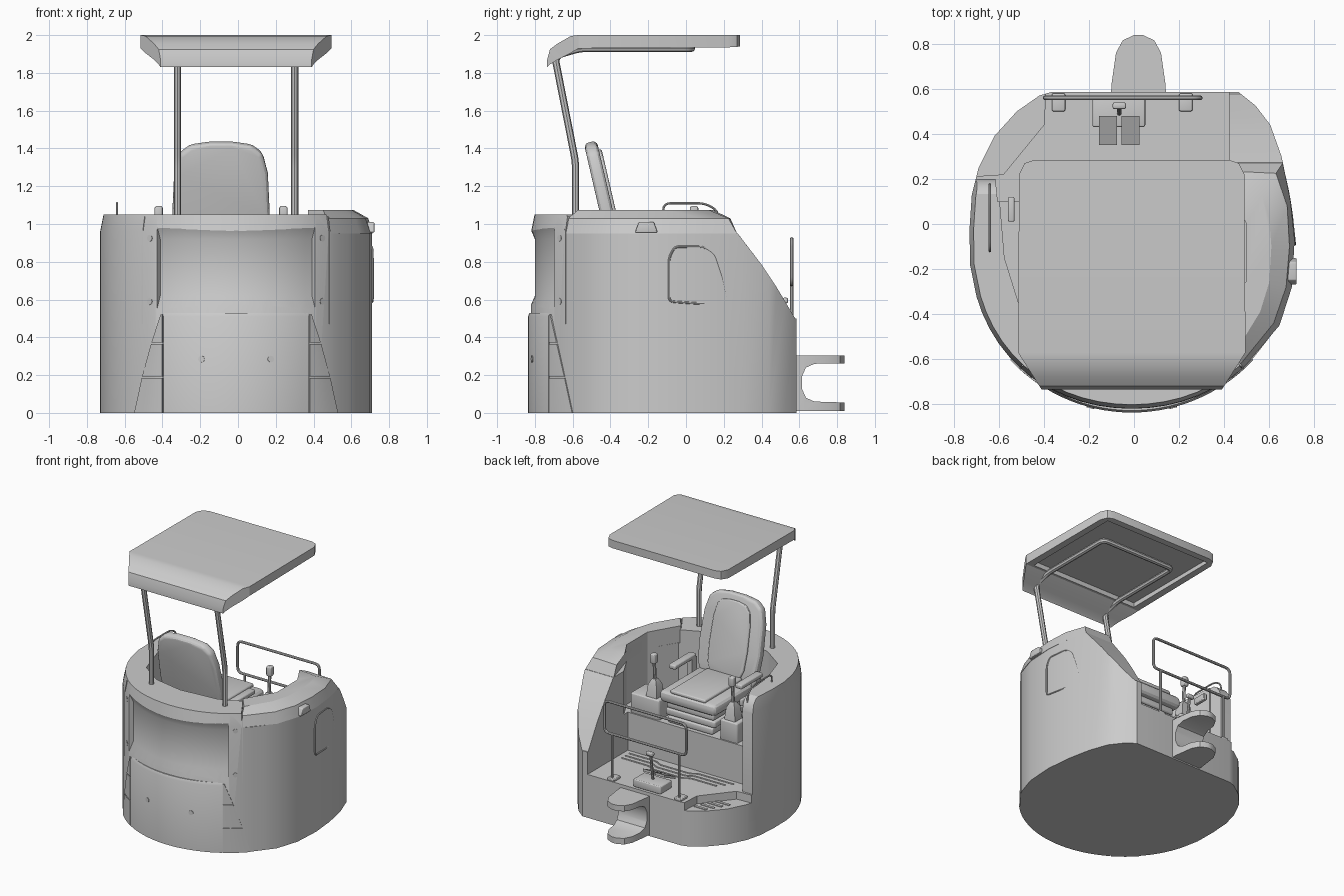
import bpy, bmesh
from math import sin, cos, asin, radians
from mathutils import Vector

cube = bpy.data.objects.get("Cube")
if cube:
    bpy.data.objects.remove(cube, do_unlink=True)

GREY = bpy.data.materials.new("plain_grey")
GREY.use_nodes = True
GREY.diffuse_color = (0.6, 0.6, 0.6, 1)
for node in GREY.node_tree.nodes:
    if node.type == 'BSDF_PRINCIPLED':
        node.inputs["Base Color"].default_value = (0.6, 0.6, 0.6, 1)


def link(name, mesh):
    mesh.materials.clear()
    mesh.materials.append(GREY)
    mesh.shade_smooth()
    mesh.set_sharp_from_angle(angle=radians(28))
    o = bpy.data.objects.new(name, mesh)
    bpy.context.scene.collection.objects.link(o)
    return o


def bake(o):
    """Replace an object by its evaluated mesh."""
    bpy.context.view_layer.update()
    dg = bpy.context.evaluated_depsgraph_get()
    mesh = bpy.data.meshes.new_from_object(o.evaluated_get(dg))
    name = o.name
    bpy.data.objects.remove(o, do_unlink=True)
    return link(name, mesh)


def bevelled(o, width):
    if not width:
        return o
    m = o.modifiers.new("bevel", 'BEVEL')
    m.width, m.segments = width, 3
    return bake(o)


def boolean(o, cutter, op='DIFFERENCE'):
    m = o.modifiers.new("cut", 'BOOLEAN')
    m.object, m.operation, m.solver = cutter, op, 'EXACT'
    o = bake(o)
    bpy.data.objects.remove(cutter, do_unlink=True)
    return o


def loft(name, rings, bevel=0):
    bm = bmesh.new()
    rows = [[bm.verts.new(p) for p in ring] for ring in rings]
    n = len(rows[0])
    for a, b in zip(rows, rows[1:]):
        for i in range(n):
            j = (i + 1) % n
            bm.faces.new((a[i], a[j], b[j], b[i]))
    bm.faces.new(rows[0][::-1])
    bm.faces.new(rows[-1])
    bmesh.ops.recalc_face_normals(bm, faces=bm.faces)
    mesh = bpy.data.meshes.new(name)
    bm.to_mesh(mesh)
    bm.free()
    return bevelled(link(name, mesh), bevel)


def prism(name, pts, lo, hi, axis='z', bevel=0):
    place = {'x': lambda a, b, t: (t, a, b), 'y': lambda a, b, t: (a, t, b),
             'z': lambda a, b, t: (a, b, t)}[axis]
    return loft(name, [[place(a, b, t) for a, b in pts] for t in (lo, hi)], bevel)


def box(name, x0, x1, y0, y1, z0, z1, bevel=0):
    return prism(name, [(x0, y0), (x1, y0), (x1, y1), (x0, y1)], z0, z1, 'z', bevel)


def fillet(pts, r, cyclic):
    pts, out = [Vector(p) for p in pts], []
    for i, p in enumerate(pts):
        if not cyclic and i in (0, len(pts) - 1):
            out.append(p)
            continue
        a, b = pts[i - 1] - p, pts[(i + 1) % len(pts)] - p
        a, b = (v.normalized() * min(r, v.length * 0.45) for v in (a, b))
        out += [p + a * (1 - t) ** 2 + b * t * t for t in (0, .25, .5, .75, 1)]
    return out


def tube(name, pts, radius, bend=0.05, cyclic=False):
    cu = bpy.data.curves.new(name, 'CURVE')
    cu.dimensions, cu.bevel_depth, cu.bevel_resolution = '3D', radius, 2
    cu.use_fill_caps = True
    path = fillet(pts, bend, cyclic)
    sp = cu.splines.new('POLY')
    sp.points.add(len(path) - 1)
    for q, p in zip(sp.points, path):
        q.co = (*p, 1)
    sp.use_cyclic_u = cyclic
    o = bpy.data.objects.new(name, cu)
    bpy.context.scene.collection.objects.link(o)
    return bake(o)


CX, CY = -0.01, -0.1   # centre of the round front


def sector(name, profile, start, end, steps=20):
    """Sweep an (r, z) profile round the front; start and end give the angle at z."""
    rings = []
    for i in range(steps + 1):
        angles = [start(z) + (end(z) - start(z)) * i / steps for r, z in profile]
        rings.append([(CX + r * sin(a), CY - r * cos(a), z)
                      for (r, z), a in zip(profile, angles)])
    return loft(name, rings)


def fixed(deg):
    return lambda z: radians(deg)


# Main body shell
plan = [(.41, .585), (.465, .585), (.54, .525), (.605, .44), (.655, .3), (.692, .12),
        (.71, -.07), (.698, -.28), (.643, -.45)]
for deg in range(54, -73, -6):
    a = radians(deg)
    r = .72 + .012 * sin(2 * a) ** 2
    plan.append((CX + r * sin(a), CY - r * cos(a)))
plan += [(-.728, -.18), (-.73, -.02), (-.72, .13), (-.69, .25), (-.62, .39),
         (-.52, .5), (-.42, .57), (-.37, .585)]
body = loft("body", [[(CX + (x - CX) * s, CY + (y - CY) * s, z) for x, y in plan]
                     for s, z in ((1, 0), (1, .96), (.975, 1.05))])

# Cab well, foot well, side step, hood seat, sloped tail and rounded wall end
well = [(.42, .15), (.5, 0), (.5, -.25), (.38, -.45), (.2, -.53), (-.1, -.555),
        (-.33, -.51), (-.5, -.39), (-.575, -.15), (-.6, .15)]
foot = [(.421, .1), (.421, .8), (-.9, .8), (-.9, .2), (-.615, .2), (-.605, .1)]
step = [(-.9, .199), (-.58, .22), (-.4, .44), (-.38, .8), (-.9, .8)]
hood_gap = [(.38, .8), (.9, .8), (.9, -.9), (.64, -.9), (.37, -.47)]
tail = [(.27, .955), (.4, .785), (.48, .665), (.578, .5), (.9, .49), (.9, 1.3), (.27, 1.3)]
wall_end = [(.115, 1.06), (.155, 1.038), (.185, 1), (.205, .93), (.3, .93), (.3, 1.3), (.115, 1.3)]
body = boolean(body, prism("well_cut", well, .62, 1.3))
body = boolean(body, prism("foot_cut", foot, .33, 1.31))
body = boolean(body, prism("step_cut", step, .27, 1.32))
body = boolean(body, prism("hood_cut", hood_gap, .95, 1.33))
body = boolean(body, prism("tail_cut", tail, .3, .9, 'x'))
body = boolean(body, prism("wall_end_cut", wall_end, -.9, -.5, 'x'))
recess = [(.9, .54), (.73, .55), (.7, .62), (.7, .92), (.73, .99), (.9, 1.0)]
body = boolean(body, sector("recess_cut", recess, fixed(-35), fixed(35)))

# Side hood over the tank
inner = [(.37, -.47), (.5, -.25), (.5, 0)]
hood = [[(.42, .27), (.66, .27), (.695, .1), (.713, -.07), (.701, -.28), (.646, -.45), (.48, -.645)],
        [(.42, .235), (.63, .225), (.68, .08), (.69, -.1), (.675, -.28), (.62, -.44), (.47, -.625)],
        [(.42, .14), (.57, .12), (.6, .03), (.61, -.1), (.6, -.26), (.56, -.39), (.45, -.57)]]
loft("side_hood", [[(x, y, z) for x, y in ring + inner]
                   for ring, z in zip(hood, (.95, 1.03, 1.075))])
prism("hood_latch", [(-.27, .955), (-.15, .955), (-.17, 1.01), (-.25, 1.01)], .66, .722, 'x', .006)

# Front door, its side wings and the seams
half = asin(.385 / .737)
sector("front_door", [(.68, 0), (.737, 0), (.737, .51), (.728, .53), (.68, .53)],
       lambda z: -half, lambda z: half)
for side in (-1, 1):
    for z0, z1 in ((0, .185), (.192, .365), (.372, .52)):
        sector("front_wing", [(.68, z0), (.738, z0), (.738, z1), (.68, z1)],
               lambda z: side * (half + .01),
               lambda z: side * radians(47 - 22 * z - 10 * z * z), 4)
    sector("front_seam", [(.7, .47), (.734, .47), (.734, .96), (.72, 1.04), (.7, 1.04)],
           fixed(42.3 * side), fixed(42.9 * side), 1)

# Round bolts on the front
for x, z, r in [(s * .455 + CX, z, .727) for s in (-1, 1) for z in (.59, .925)] + \
               [(s * .183 + CX, .285, .735) for s in (-1, 1)]:
    a = asin((x - CX) / r)
    d = Vector((sin(a), -cos(a), 0))
    c = Vector((CX, CY, z)) + d * r
    tube("front_bolt", [c - d * .03, c + d * .006], .018)

# Side panel seam that follows the curved wall
panel = [(-.09, .59), (-.09, .82), (-.06, .88), (.09, .88), (.15, .84), (.19, .72), (.22, .58), (.05, .58)]
tube("side_panel_seam", [(.704 - .1 * y - .35 * max(y, 0) * y, y, z) for y, z in panel],
     .006, .025, True)

# Canopy: cross-sections from rear to visor
sections = [(.285, .43, 1.94, 2), (.27, .475, 1.938, 2), (.22, .5, 1.935, 2),
            (-.57, .505, 1.93, 2), (-.61, .48, 1.905, 1.995), (-.68, .435, 1.87, 1.955),
            (-.72, .41, 1.845, 1.925), (-.735, .4, 1.83, 1.87)]
canopy = loft("canopy", [[(CX - w, y, lo), (CX + w, y, lo), (CX + w, y, hi), (CX - w, y, hi)]
                         for y, w, lo, hi in sections])
boolean(canopy, box("canopy_cut", -.46, .44, -.55, .24, 1.8, 1.965))

# Canopy frame: two posts joined by a loop under the roof
left = [(-.32, -.585, .9), (-.32, -.585, 1.33), (-.32, -.695, 1.89), (-.32, -.56, 1.93), (-.32, .03, 1.93)]
tube("canopy_frame", left + [(.3, y, z) for x, y, z in left[::-1]], .019, .04)

# Seat
SX = -.09
side = [(.2, 0), (.245, .08), (.258, .24), (.248, .46), (.22, .57), (.165, .615), (.06, .63)]
outline = side + [(-x, z) for x, z in side[::-1]]
back = prism("seat_back", outline, -.035, .035, 'y', .025)
pad = prism("seat_back_pad", [(x * .62, .04 + z * .86) for x, z in outline], .02, .05, 'y', .012)
for o in (back, pad):
    o.location, o.rotation_euler = (SX, -.365, .82), (radians(13), 0, 0)
box("seat_cushion", SX - .24, SX + .24, -.4, .12, .78, .87, .035)
box("seat_pad", SX - .15, SX + .15, -.34, .11, .86, .89, .014)
for i, w in enumerate((.19, .21, .2)):
    box("seat_bellows", SX - w, SX + w, -.35, .08, .62 + i * .055, .672 + i * .055, .015)

# Armrests, side consoles and joysticks
for s in (-1, 1):
    x = SX + s * .33
    box("armrest", SX + s * .28 - .03, SX + s * .28 + .03, -.36, -.1, .93, .965, .012)
    box("armrest_bracket", SX + s * .27 - .02, SX + s * .27 + .02, -.36, -.3, .8, .94)
    box("console", x - .075, x + (.17 if s > 0 else .075), -.1, .09, .6, .77, .015)
    loft("joystick_boot", [[(x + i * w, .03 + j * w, z) for i, j in ((-1, -1), (1, -1), (1, 1), (-1, 1))]
                           for w, z in ((.045, .77), (.035, .86), (.015, .9))])
    tube("joystick", [(x, .03, .88), (x, .04, 1.04)], .012)
    box("joystick_grip", x - .022, x + .022, .02, .065, 1.02, 1.095, .012)

# Wall grab handle and small lock lever
tube("grab_handle", [(-.64, -.12, 1.03), (-.64, -.12, 1.11), (-.64, .1, 1.11),
                     (-.64, .17, 1.07), (-.64, .19, .85)], .006, .04)
box("lock_lever", -.56, -.53, .01, .12, .93, .98, .008)

# Guard rail at the tail
tube("guard_rail", [(-.395, .56, .68), (-.395, .56, .92), (.295, .56, .92), (.295, .56, .68)],
     .01, .04, True)
for x in (-.335, .23):
    tube("rail_leg", [(x, .56, .33), (x, .56, .68)], .01)
    box("rail_foot", x - .03, x + .03, .5, .58, .325, .35, .008)

# Pedals with their levers
box("pedal_base", -.185, .05, .43, .57, .33, .39, .01)
for x in (-.155, -.055):
    prism("pedal", [(.35, .36), (.48, .42), (.48, .44), (.35, .38)], x, x + .08, 'x')
tube("travel_lever", [(-.065, .49, .38), (-.065, .52, .6)], .01)
box("lever_grip", -.095, -.035, .51, .54, .58, .61, .01)

# Deck ribs and step tread
for i in range(3):
    y = .14 + i * .045
    tube("deck_rib", [(-.5 + i * .04, y, .331), (-.2, y, .331), (-.15, y + .03, .331),
                      (.1, y + .03, .331), (.15, y, .331), (.38, y, .331)], .006, .02)
for i in range(4):
    y = .32 + i * .05
    box("step_tread", -.6 + i * .03, -.47 + i * .02, y, y + .02, .268, .275)

# Blade bracket: C shape trimmed to a rounded tongue
c_shape = [(.55, .305), (.84, .305), (.84, .262), (.68, .26), (.635, .24), (.615, .195),
           (.615, .125), (.635, .08), (.68, .06), (.84, .055), (.84, .01), (.55, .01)]
tongue = [(.145, .5), (.14, .62), (.12, .76), (.09, .815), (.04, .839), (0, .839),
          (-.05, .815), (-.08, .76), (-.1, .62), (-.105, .5)]
bracket = prism("blade_bracket", c_shape, -.2, .24, 'x')
boolean(bracket, prism("tongue_trim", tongue, -.1, .5), 'INTERSECT')
